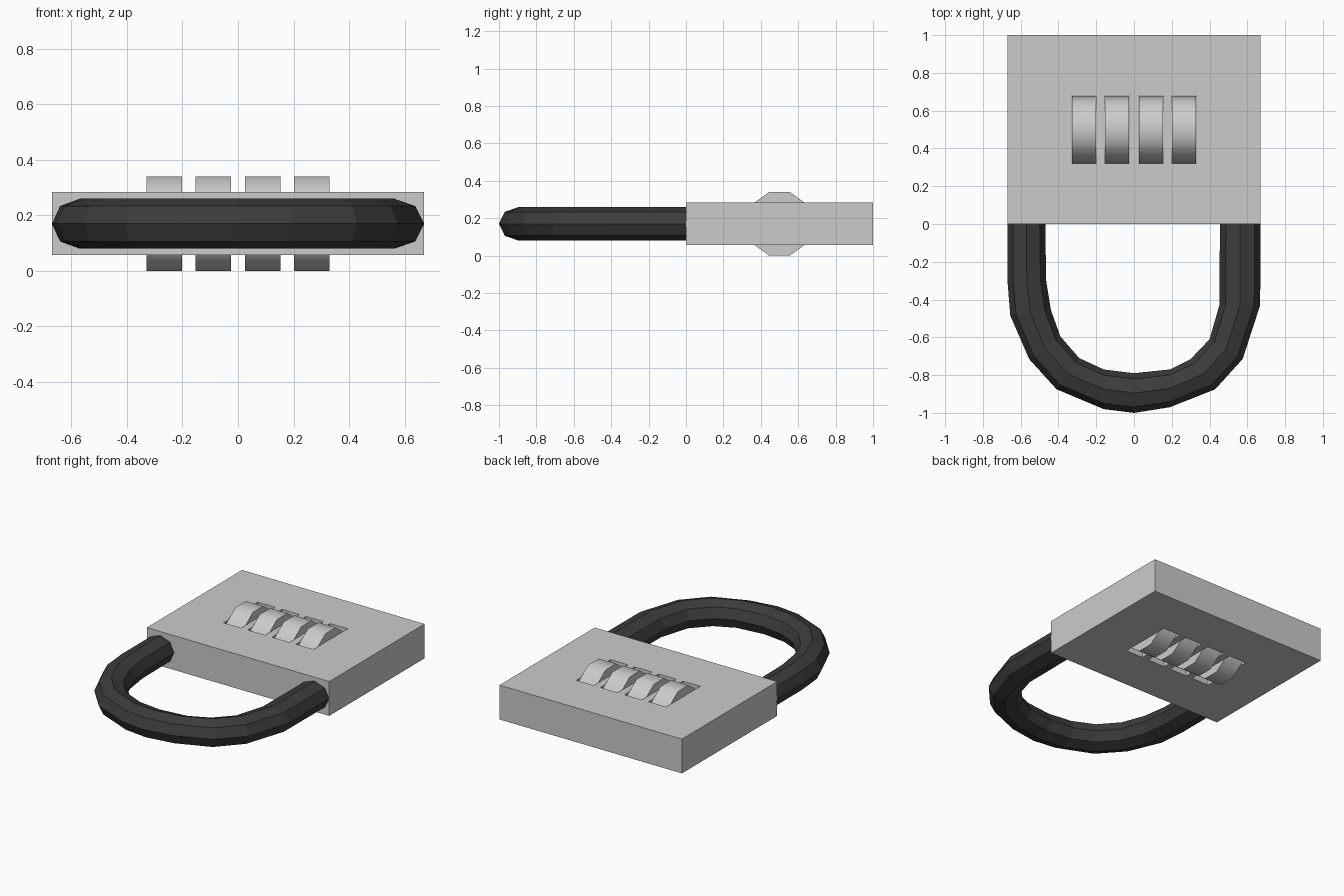
import bpy, bmesh, math
from mathutils import Vector

if "Cube" in bpy.data.objects:
    bpy.data.objects.remove(bpy.data.objects["Cube"])

MID_Z = 0.17
WHEEL_X = [-0.266, -0.089, 0.089, 0.266]
WHEEL_W = 0.127
WHEEL_R = MID_Z / math.cos(math.pi / 10)


def material(name, v):
    m = bpy.data.materials.new(name)
    m.diffuse_color = (v, v, v, 1)
    m.use_nodes = True
    m.node_tree.nodes["Principled BSDF"].inputs["Base Color"].default_value = m.diffuse_color
    return m


def finish(bm, name, mat):
    bmesh.ops.recalc_face_normals(bm, faces=bm.faces)
    me = bpy.data.meshes.new(name)
    bm.to_mesh(me)
    bm.free()
    me.materials.append(mat)
    ob = bpy.data.objects.new(name, me)
    bpy.context.collection.objects.link(ob)
    return ob


steel = material("light grey steel", 0.6)
dark = material("dark grey metal", 0.045)

# Lock body: flat grid with four open slots, extruded to thickness
bm = bmesh.new()
xs = [-0.67]
for x in WHEEL_X:
    xs += [x - WHEEL_W / 2 - 0.001, x + WHEEL_W / 2 + 0.001]
xs.append(0.67)
ys = [0, 0.5 - WHEEL_R - 0.001, 0.5 + WHEEL_R + 0.001, 1]
grid = [[bm.verts.new((x, y, 0.057)) for y in ys] for x in xs]
for i in range(len(xs) - 1):
    for j in range(len(ys) - 1):
        if j == 1 and i % 2 == 1:
            continue
        bm.faces.new((grid[i][j], grid[i + 1][j], grid[i + 1][j + 1], grid[i][j + 1]))
for v in [v for v in bm.verts if not v.link_faces]:
    bm.verts.remove(v)
ext = bmesh.ops.extrude_face_region(bm, geom=bm.faces[:], use_keep_orig=True)
top = [g for g in ext["geom"] if isinstance(g, bmesh.types.BMVert)]
bmesh.ops.translate(bm, verts=top, vec=(0, 0, 0.228))
finish(bm, "lock_body", steel)

# Number wheels: ten-sided drums with smooth rims
for n, x in enumerate(WHEEL_X):
    bm = bmesh.new()
    rings = []
    for s in (-0.5, 0.5):
        rings.append([bm.verts.new((x + s * WHEEL_W,
                                    0.5 + WHEEL_R * math.cos(k * math.pi / 5),
                                    MID_Z + WHEEL_R * math.sin(k * math.pi / 5)))
                      for k in range(10)])
        bm.faces.new(rings[-1])
    for k in range(10):
        q = (k + 1) % 10
        bm.faces.new((rings[0][k], rings[0][q], rings[1][q], rings[1][k]))
    ob = finish(bm, f"number_wheel_{n + 1}", steel)
    bpy.ops.object.select_all(action='DESELECT')
    ob.select_set(True)
    bpy.context.view_layer.objects.active = ob
    bpy.ops.object.shade_smooth_by_angle(angle=math.radians(50))

# Shackle: eight-sided tube through rings given as inner and outer points
profile = [
    ((0.455, 0.01), (0.67, 0.01)), ((0.452, -0.43), (0.668, -0.43)),
    ((0.40, -0.61), (0.575, -0.715)), ((0.30, -0.715), (0.43, -0.875)),
    ((0.19, -0.77), (0.19, -0.97)), ((0, -0.79), (0, -1.0)),
    ((-0.16, -0.77), (-0.16, -0.98)), ((-0.29, -0.71), (-0.41, -0.875)),
    ((-0.39, -0.595), (-0.555, -0.715)), ((-0.44, -0.455), (-0.655, -0.485)),
    ((-0.465, -0.3), (-0.67, -0.3)), ((-0.47, 0.01), (-0.67, 0.01)),
]
bm = bmesh.new()
rings = []
for a, b in profile:
    a, b = Vector((*a, MID_Z)), Vector((*b, MID_Z))
    c, h = (a + b) / 2, (b - a) / 2
    rings.append([bm.verts.new(c + h * math.cos(k * math.pi / 4)
                               + Vector((0, 0, 0.09 * math.sin(k * math.pi / 4))))
                  for k in range(8)])
for r, s in zip(rings, rings[1:]):
    for k in range(8):
        q = (k + 1) % 8
        bm.faces.new((r[k], r[q], s[q], s[k]))
bm.faces.new(rings[0])
bm.faces.new(rings[-1])
finish(bm, "shackle", dark)
